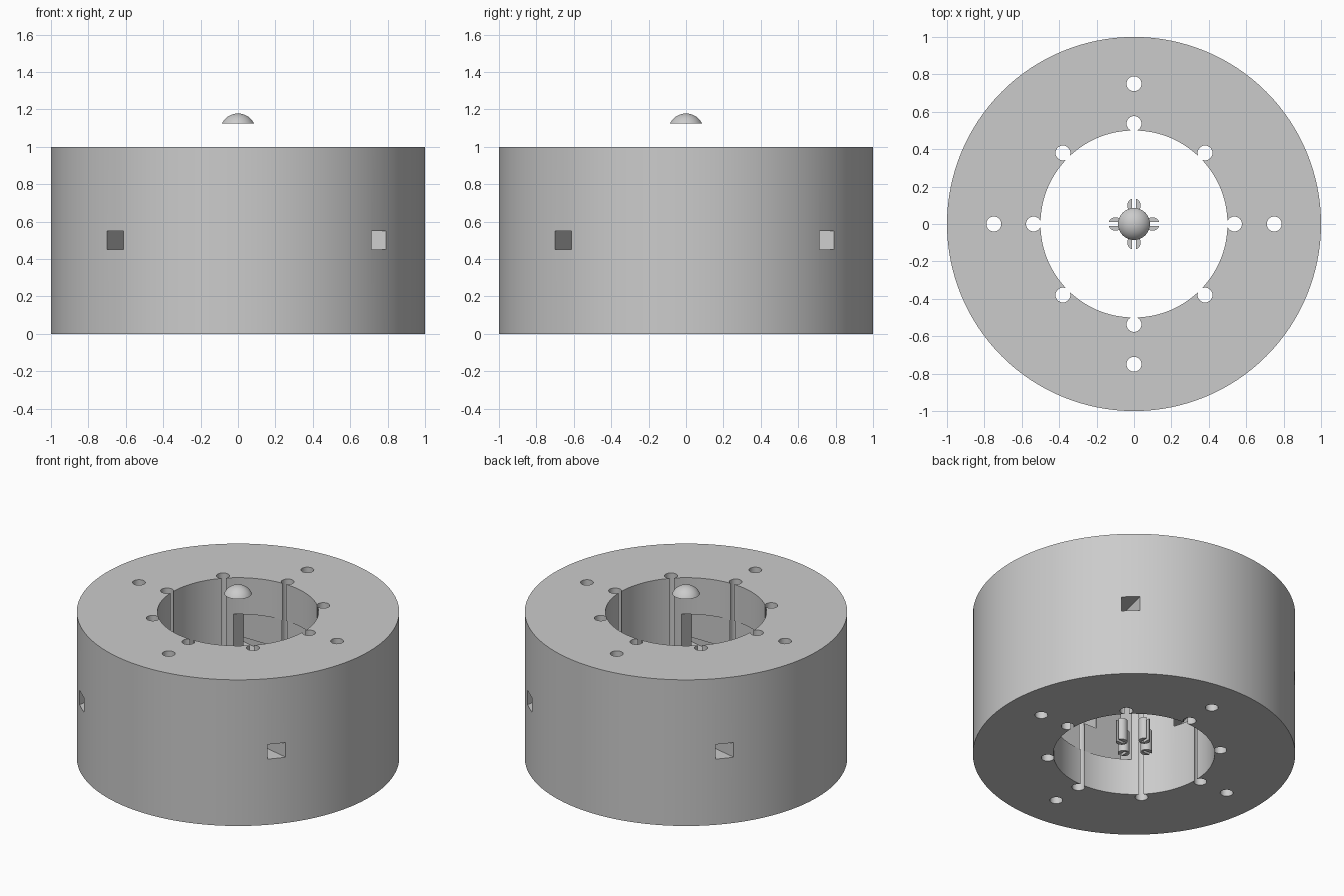
import bpy, bmesh
from math import radians, cos, sin, pi

cube = bpy.data.objects.get("Cube")
if cube:
    bpy.data.objects.remove(cube, do_unlink=True)

gray = bpy.data.materials.new("light_gray")
gray.use_nodes = True
gray.diffuse_color = (0.6, 0.6, 0.6, 1)
gray.node_tree.nodes["Principled BSDF"].inputs["Base Color"].default_value = (0.6, 0.6, 0.6, 1)


def cylinder(name, radius, z0, z1, x=0, y=0, sides=32):
    bpy.ops.mesh.primitive_cylinder_add(vertices=sides, radius=radius, depth=z1 - z0,
                                        location=(x, y, (z0 + z1) / 2))
    ob = bpy.context.object
    ob.name = name
    ob.data.materials.append(gray)
    return ob


def box(name, size, center, turn=0):
    bpy.ops.mesh.primitive_cube_add(size=1, location=center, rotation=(0, 0, turn))
    ob = bpy.context.object
    ob.name = name
    ob.scale = size
    ob.data.materials.append(gray)
    return ob


def cut(target, cutter):
    cutter.hide_render = True
    mod = target.modifiers.new("cut", "BOOLEAN")
    mod.operation = "DIFFERENCE"
    mod.solver = "EXACT"
    mod.object = cutter
    bpy.context.view_layer.objects.active = target
    bpy.ops.object.modifier_apply(modifier=mod.name)
    bpy.data.objects.remove(cutter, do_unlink=True)


def smooth(ob):
    bpy.ops.object.select_all(action="DESELECT")
    ob.select_set(True)
    bpy.context.view_layer.objects.active = ob
    bpy.ops.object.shade_smooth_by_angle(angle=radians(30))


# Thick ring body with a central bore
body = cylinder("ring_body", 1, 0, 1, sides=128)
cut(body, cylinder("bore_cutter", 0.5, -0.1, 1.1, sides=128))

# Flat-sided pockets in the front and back of the bore
cut(body, box("pocket_cutter", (0.62, 1.004, 0.5), (0, 0, 0.5)))

# Vertical holes: eight along the bore, four farther out
for count, reach in ((8, 0.537), (4, 0.75)):
    for i in range(count):
        a = 2 * pi * i / count
        cut(body, cylinder("hole_cutter", 0.04, -0.1, 1.1, reach * cos(a), reach * sin(a)))

# Square side channels that run in at a slant to the bore
offset, length = 0.47, 1.1
for i in range(4):
    a = radians(77) + i * pi / 2
    x = -offset * sin(a) - length / 2 * cos(a)
    y = offset * cos(a) - length / 2 * sin(a)
    cut(body, box("channel_cutter", (length, 0.102, 0.1), (x, y, 0.5), a))
smooth(body)

# Four slotted pins low in the bore
for i, side in enumerate(("left", "back", "right", "front")):
    a = i * pi / 2
    pin = cylinder(side + "_pin", 0.036, 0.05, 0.2, 0.1 * cos(a), 0.1 * sin(a))
    cut(pin, box("slot_cutter", (0.1, 0.02, 0.4), (0.128 * cos(a), 0.128 * sin(a), 0.12), a))
    smooth(pin)

# Floating dome above the bore
bm = bmesh.new()
bmesh.ops.create_uvsphere(bm, u_segments=48, v_segments=32, radius=0.0955)
bmesh.ops.bisect_plane(bm, geom=bm.verts[:] + bm.edges[:] + bm.faces[:],
                       plane_co=(0, 0, 0.0425), plane_no=(0, 0, 1), clear_inner=True)
bmesh.ops.holes_fill(bm, edges=[e for e in bm.edges if e.is_boundary], sides=0)
bmesh.ops.recalc_face_normals(bm, faces=bm.faces[:])
mesh = bpy.data.meshes.new("dome")
bm.to_mesh(mesh)
bm.free()
mesh.materials.append(gray)
dome = bpy.data.objects.new("dome", mesh)
dome.location.z = 1.083
bpy.context.collection.objects.link(dome)
smooth(dome)
